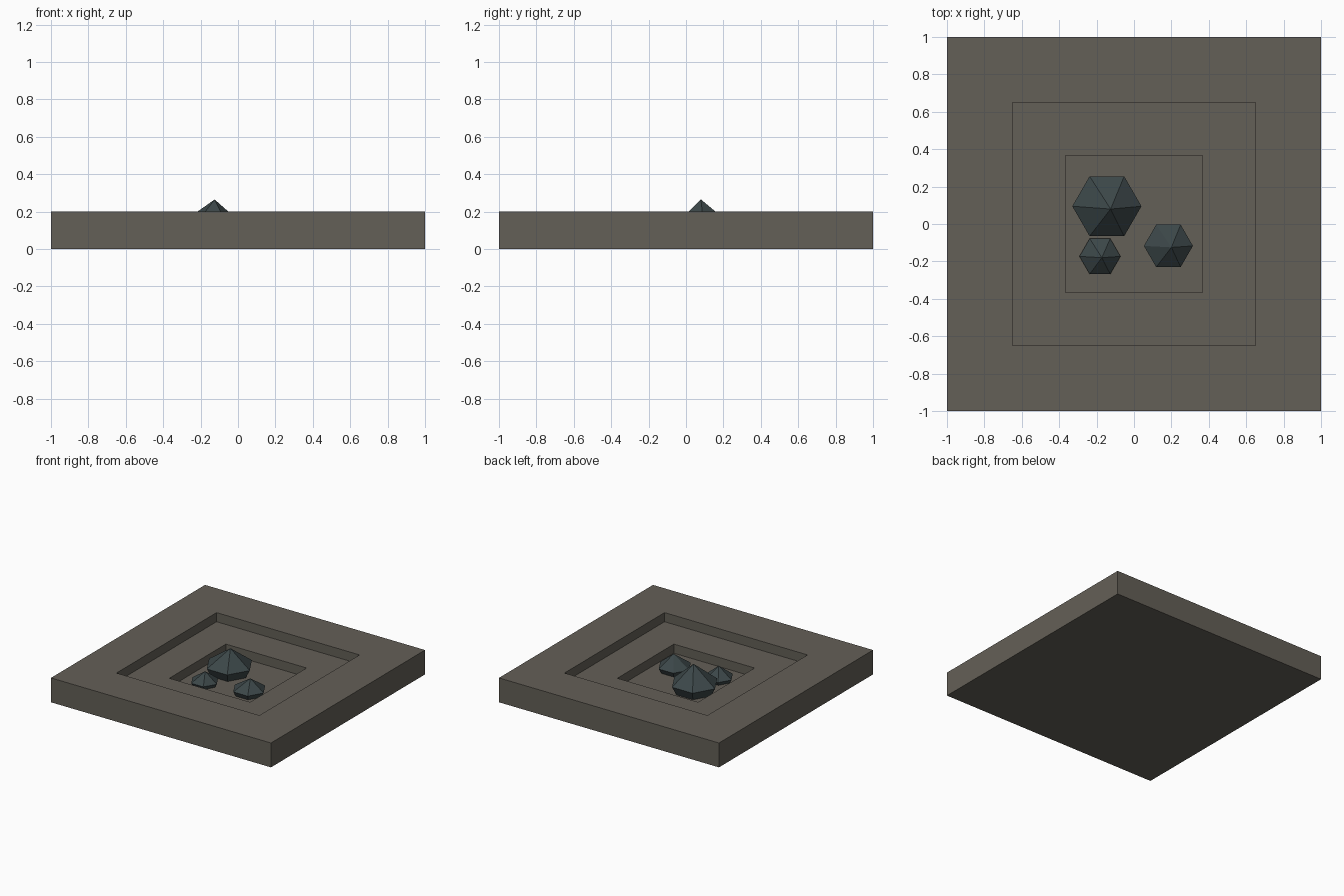
import bpy, bmesh, math

if "Cube" in bpy.data.objects:
    bpy.data.objects.remove(bpy.data.objects["Cube"])


def material(name, rgb):
    m = bpy.data.materials.new(name)
    m.diffuse_color = (*rgb, 1)
    m.use_nodes = True
    m.node_tree.nodes["Principled BSDF"].inputs["Base Color"].default_value = m.diffuse_color
    return m


STONE = material("grey_brown_stone", (0.127, 0.116, 0.095))
CRYSTAL = material("dark_slate_crystal", (0.045, 0.063, 0.066))


def add_object(name, bm, mat):
    bmesh.ops.recalc_face_normals(bm, faces=bm.faces)
    me = bpy.data.meshes.new(name)
    bm.to_mesh(me)
    bm.free()
    me.materials.append(mat)
    ob = bpy.data.objects.new(name, me)
    bpy.context.collection.objects.link(ob)
    return ob


def skin(bm, rings):
    """Join successive vertex rings with quads."""
    for a, b in zip(rings, rings[1:]):
        n = len(a)
        for i in range(n):
            j = (i + 1) % n
            bm.faces.new((a[i], a[j], b[j], b[i]))


# Square slab with a two-step sunken pit: (half width, height) from underside to pit floor
bm = bmesh.new()
steps = [(1, 0), (1, 0.2), (0.65, 0.2), (0.65, 0.125), (0.367, 0.125), (0.367, 0.05)]
rings = [[bm.verts.new((sx * h, sy * h, z))
          for sx, sy in ((-1, -1), (1, -1), (1, 1), (-1, 1))] for h, z in steps]
skin(bm, rings)
bm.faces.new(rings[0])
bm.faces.new(rings[-1])
add_object("stepped_slab", bm, STONE)


# Six-sided crystals: narrower foot, wide girdle, slightly off-centre tip
def crystal(name, x, y, radius, girdle_z, tip):
    bm = bmesh.new()
    rings = []
    for r, z in ((radius * 0.75, 0.03), (radius, girdle_z)):
        rings.append([bm.verts.new((x + r * math.cos(i * math.pi / 3),
                                    y + r * math.sin(i * math.pi / 3), z)) for i in range(6)])
    skin(bm, rings)
    bm.faces.new(rings[0])
    top = bm.verts.new(tip)
    for i in range(6):
        bm.faces.new((rings[1][i], rings[1][(i + 1) % 6], top))
    add_object(name, bm, CRYSTAL)


crystal("large_crystal", -0.145, 0.095, 0.185, 0.12, (-0.125, 0.08, 0.265))
crystal("medium_crystal", 0.184, -0.117, 0.131, 0.09, (0.2, -0.125, 0.183))
crystal("small_crystal", -0.182, -0.173, 0.11, 0.08, (-0.172, -0.18, 0.163))
